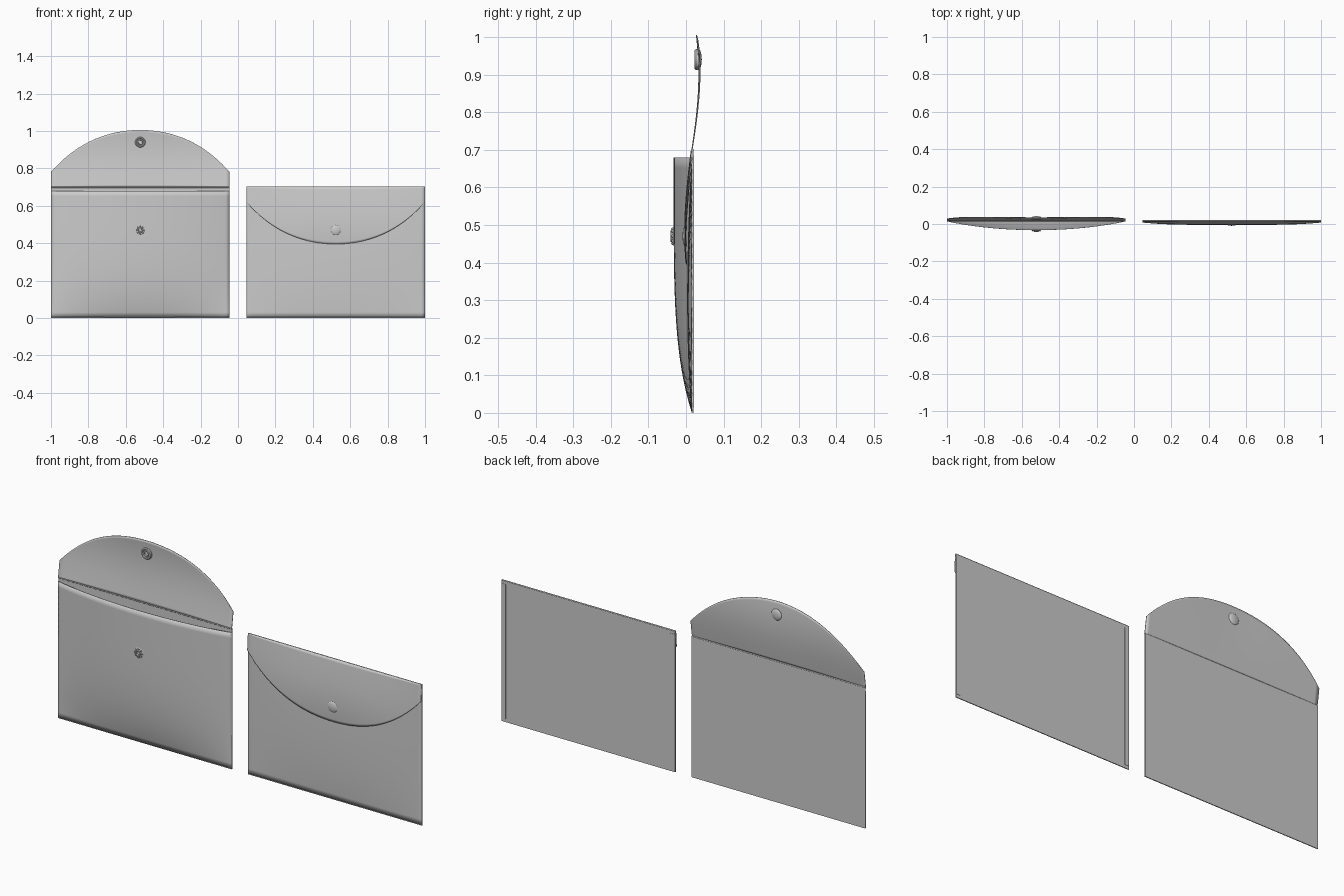
import bpy, bmesh, math

if "Cube" in bpy.data.objects:
    bpy.data.objects.remove(bpy.data.objects["Cube"])

HALF = 0.4775      # half width of one envelope
FOLD = 0.70        # height of the flap fold
OPEN_X, CLOSED_X = -0.5225, 0.5225


def finish(name, bm, thickness=0.0, angle=40):
    bmesh.ops.recalc_face_normals(bm, faces=bm.faces)
    me = bpy.data.meshes.new(name)
    bm.to_mesh(me)
    bm.free()
    ob = bpy.data.objects.new(name, me)
    bpy.context.collection.objects.link(ob)
    if thickness:
        mod = ob.modifiers.new("thickness", 'SOLIDIFY')
        mod.thickness = thickness
        mod.offset = 0
    bpy.ops.object.select_all(action='DESELECT')
    ob.select_set(True)
    bpy.context.view_layer.objects.active = ob
    bpy.ops.object.shade_smooth_by_angle(angle=math.radians(angle))
    return ob


def sheet(name, cx, point, nu=48, nv=24):
    """Thin curved sheet; point(u, t) gives (y, z) for u in -1..1, t in 0..1."""
    bm = bmesh.new()
    rows = []
    for j in range(nv + 1):
        row = []
        for i in range(nu + 1):
            u = -1 + 2 * i / nu
            y, z = point(u, j / nv)
            row.append(bm.verts.new((cx + u * HALF, y, z)))
        rows.append(row)
    for a, b in zip(rows, rows[1:]):
        for i in range(nu):
            bm.faces.new((a[i], a[i + 1], b[i + 1], b[i]))
    return finish(name, bm, 0.003)


def box(name, x0, x1, y0, y1, z0, z1):
    bm = bmesh.new()
    bmesh.ops.create_cube(bm, size=1)
    for v in bm.verts:
        v.co = ((x0 + x1) / 2 + v.co.x * (x1 - x0),
                (y0 + y1) / 2 + v.co.y * (y1 - y0),
                (z0 + z1) / 2 + v.co.z * (z1 - z0))
    return finish(name, bm)


def lathe(name, profile, x, y, z, out=-1, steps=32):
    """Turn (radius, height) points about the y axis; out is the facing side."""
    bm = bmesh.new()
    vs = [bm.verts.new((x + r, y + out * h, z)) for r, h in profile]
    es = [bm.edges.new(p) for p in zip(vs, vs[1:])]
    bmesh.ops.spin(bm, geom=vs + es, cent=(x, y, z), axis=(0, 1, 0),
                   angle=2 * math.pi, steps=steps)
    bmesh.ops.remove_doubles(bm, verts=bm.verts, dist=1e-5)
    return finish(name, bm, angle=35)


def belly(u, t):
    return max(0, 1 - u * u) ** 0.9 * (1 - (1 - t) ** 4.5)


def flap_length(u):
    return 0.305 - 0.176 * u ** 2 - 0.049 * u ** 4


def dimple(u):
    return math.exp(-(u / 0.35) ** 2)


def open_front(u, t):
    return 0.0165 - 0.048 * belly(u, t), 0.002 + 0.678 * t


def closed_front(u, t):
    return 0.0165 - 0.014 * belly(u, t) * (1 - t ** 3), 0.002 + 0.678 * t


def open_flap(u, t):
    s = flap_length(u) * t
    y = 0.016 + 0.021 * math.sin(math.pi * s / 0.42)
    return y - 0.004 * dimple(u) * t, FOLD + s


def closed_flap(u, t):
    s = flap_length(u) * t
    bulge = 0.5 + 0.5 * (1 - u * u)
    y = 0.0145 - 0.02 * math.sin(math.pi * s / 0.45) * bulge
    return y + 0.004 * dimple(u) * t, FOLD - s


# Pocket panels, flaps and folds
for label, cx, front, flap in (("open", OPEN_X, open_front, open_flap),
                               ("closed", CLOSED_X, closed_front, closed_flap)):
    box(label + "_back_panel", cx - HALF, cx + HALF, 0.017, 0.0205, 0, FOLD)
    sheet(label + "_front_panel", cx, front)
    sheet(label + "_flap", cx, flap)

    # Rounded fold along the top edge and bottom edge
    for part, z, r in (("flap_fold", FOLD - 0.001, 0.0038), ("bottom_fold", 0.003, 0.003)):
        bm = bmesh.new()
        bmesh.ops.create_cone(bm, cap_ends=True, segments=12, radius1=r,
                              radius2=r, depth=2 * HALF)
        for v in bm.verts:
            v.co = (cx + v.co.z, 0.0172 + v.co.y, z + v.co.x)
        finish(label + "_" + part, bm)

# Raised side seams on the back of the closed envelope
for side in (-1, 1):
    a = CLOSED_X + side * HALF
    b = a - side * 0.024
    box("back_seam", min(a, b), max(a, b), 0.0195, 0.0218, 0.015, FOLD - 0.015)

# Snap fasteners
cap = [(0.028, -0.002), (0.028, 0.002), (0.025, 0.005), (0.018, 0.0075),
       (0.009, 0.009), (0, 0.0095)]
ring = [(0.028, -0.003), (0.028, 0.005), (0.025, 0.009), (0.021, 0.009),
        (0.018, 0.005), (0.015, 0.005), (0.013, 0.008), (0.011, 0.008),
        (0.010, 0.001), (0, 0.001)]
stud = [(0.026, -0.003), (0.026, 0.001), (0.023, 0.003), (0.016, 0.003),
        (0.015, 0.009), (0.012, 0.010), (0.009, 0.009), (0.008, 0.003), (0, 0.003)]

lathe("closed_snap_cap", cap, CLOSED_X, 0.0, 0.47)
lathe("open_snap_stud", stud, OPEN_X, -0.0315, 0.47)
lathe("flap_snap_socket", ring, OPEN_X, 0.032, 0.94)
lathe("flap_snap_cap", cap, OPEN_X, 0.0325, 0.94, out=1)

# Small prongs around the stud
for k in range(8):
    a = k * math.pi / 4
    bm = bmesh.new()
    bmesh.ops.create_uvsphere(bm, u_segments=10, v_segments=6, radius=0.0045)
    bmesh.ops.translate(bm, verts=bm.verts, vec=(
        OPEN_X + 0.019 * math.cos(a), -0.035, 0.47 + 0.019 * math.sin(a)))
    finish("stud_prong", bm)
